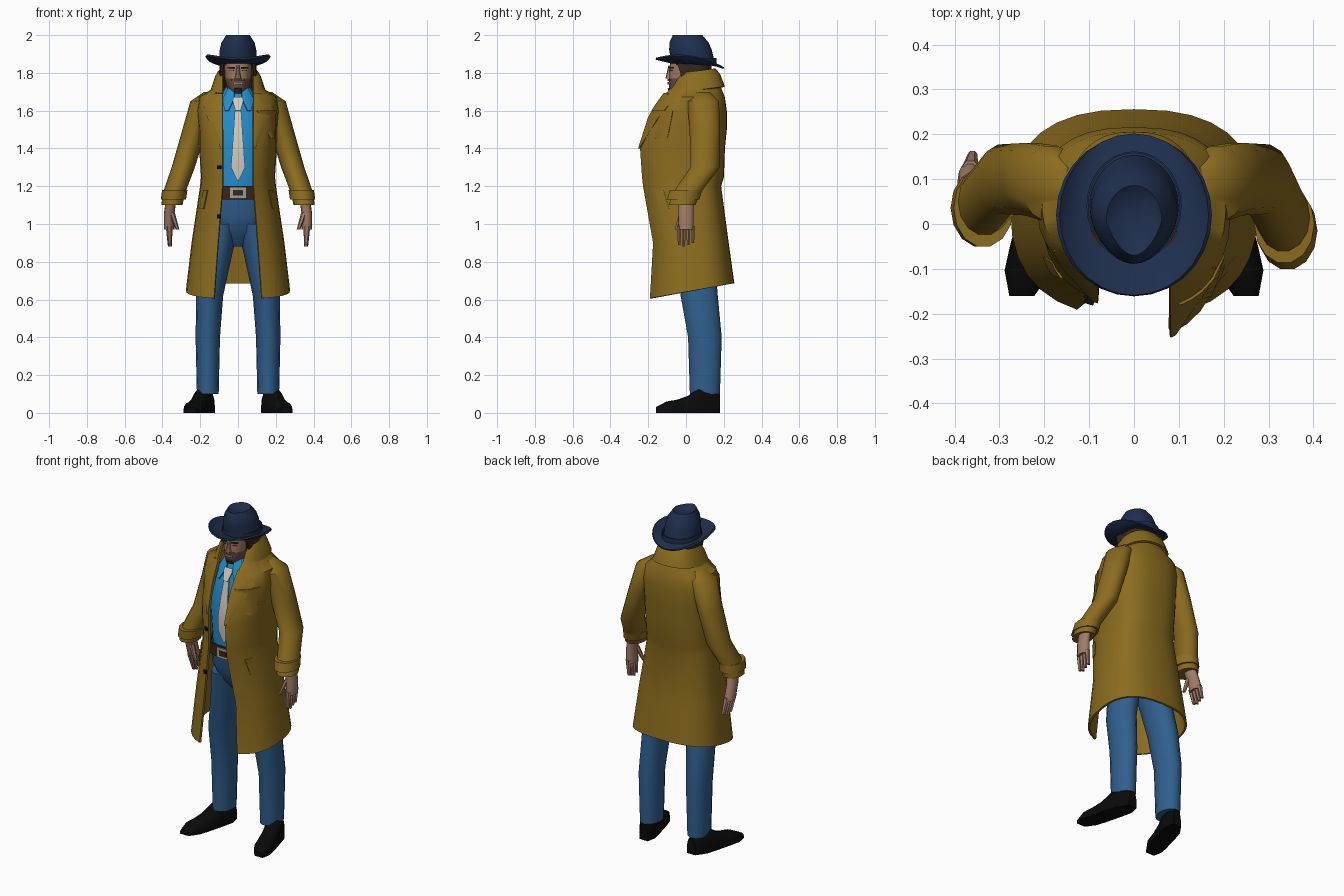
import bpy
import bmesh
from math import acos, cos, sin, pi, sqrt, copysign, radians

cube = bpy.data.objects.get("Cube")
if cube:
    bpy.data.objects.remove(cube)

SQUARENESS = 0.8      # exponent that makes body sections a little boxy
SIDE_LINE = 0.04      # depth at which a body section is widest
SIDES = ((1, "left"), (-1, "right"))


def material(name, red, green, blue):
    mat = bpy.data.materials.new(name)
    mat.use_nodes = True
    mat.diffuse_color = (red, green, blue, 1)
    shader = mat.node_tree.nodes["Principled BSDF"]
    shader.inputs["Base Color"].default_value = (red, green, blue, 1)
    shader.inputs["Roughness"].default_value = 0.8
    return mat


mustard = material("mustard coat", 0.26, 0.15, 0.014)
denim = material("blue denim", 0.03, 0.115, 0.27)
bright_blue = material("bright blue shirt", 0.015, 0.27, 0.62)
felt = material("navy felt", 0.014, 0.028, 0.075)
skin = material("skin", 0.36, 0.2, 0.135)
stubble = material("stubble", 0.16, 0.085, 0.06)
brown = material("brown hair", 0.04, 0.02, 0.01)
black = material("black leather", 0.003, 0.003, 0.003)
pale = material("pale tie", 0.65, 0.6, 0.55)
metal = material("grey metal", 0.35, 0.35, 0.32)


def loft(name, rings, mat, closed=True, caps=True, thickness=0):
    """Skin a list of point rings into one smooth mesh."""
    bm = bmesh.new()
    grid = [[bm.verts.new(point) for point in ring] for ring in rings]
    count = len(grid[0])
    for low, high in zip(grid, grid[1:]):
        for i in range(count if closed else count - 1):
            following = (i + 1) % count
            bm.faces.new((low[i], low[following], high[following], high[i]))
    if caps:
        bm.faces.new(reversed(grid[0]))
        bm.faces.new(grid[-1])
    bmesh.ops.remove_doubles(bm, verts=bm.verts, dist=0.0002)
    bmesh.ops.recalc_face_normals(bm, faces=bm.faces)
    mesh = bpy.data.meshes.new(name)
    bm.to_mesh(mesh)
    bm.free()
    mesh.materials.append(mat)
    mesh.shade_smooth()
    obj = bpy.data.objects.new(name, mesh)
    bpy.context.collection.objects.link(obj)
    if thickness:
        solid = obj.modifiers.new("thickness", "SOLIDIFY")
        solid.thickness = thickness
        solid.offset = 0
    split = obj.modifiers.new("sharp edges", "EDGE_SPLIT")
    split.split_angle = radians(42)
    return obj


def rounded(value):
    return copysign(abs(value) ** SQUARENESS, value)


def none(z):
    return 0


def section(row, edge, bulge, tilt, count=28):
    """Body section from the right front edge round the back to the left one."""
    z, width, back, front = row
    gap = acos((edge(z) / width) ** (1 / SQUARENESS))
    start, end = gap - pi, -2 * pi - gap
    ring = []
    for i in range(count + 1):
        angle = start + (end - start) * i / count
        depth = back - SIDE_LINE
        if sin(angle) < 0:
            depth = SIDE_LINE - front + (bulge(z) if cos(angle) > 0 else 0)
        y = SIDE_LINE + depth * rounded(sin(angle))
        ring.append((width * rounded(cos(angle)), y, z + tilt(z) * y))
    return ring


def garment(name, rows, mat, edge=none, bulge=none, tilt=none, caps=False, thickness=0.012):
    """Body shell from rows of height, half width, back and front."""
    rings = [section(row, edge, bulge, tilt) for row in rows]
    return loft(name, rings, mat, closed=False, caps=caps, thickness=thickness)


def front_of(rows, bulge=none):
    """Function giving the depth of a garment's front at x, z."""
    def depth_at(x, z):
        inside = min(max(z, rows[0][0]), rows[-1][0])
        for low, high in zip(rows, rows[1:]):
            if low[0] <= inside <= high[0]:
                blend = (inside - low[0]) / (high[0] - low[0])
                break
        height, width, back, front = [a + (b - a) * blend for a, b in zip(low, high)]
        if x > 0:
            front -= bulge(inside)
        across = min(1, abs(x) / width) ** (1 / SQUARENESS)
        return SIDE_LINE - (SIDE_LINE - front) * sqrt(1 - across ** 2) ** SQUARENESS
    return depth_at


def strip(name, rows, surface, mat, side=1, lift=0.012, count=4):
    """Thin panel of rows (z, inner x, outer x) laid on a garment's front."""
    rings = []
    for z, inner, outer in rows:
        xs = [side * (inner + (outer - inner) * i / count) for i in range(count + 1)]
        rings.append([(x, surface(x, z) - lift, z) for x in xs])
    return loft(name, rings, mat, closed=False, caps=False, thickness=0.008)


def patch(name, x, z, width, height, surface, mat, side=1, lift=0.012):
    inner, outer = x - width / 2, x + width / 2
    rows = [(z + height / 2, inner, outer), (z - height / 2, inner, outer)]
    return strip(name, rows, surface, mat, side, lift)


def tube(name, path, mat, rx, ry, taper=1, start=1, side=1, swing=0, count=14):
    """Limb of level ellipses along a path; swing moves the forearm back."""
    rings = []
    for i, (x, y, z) in enumerate(path):
        scale = 1 + (taper - 1) * i / (len(path) - 1) if i else start
        y += swing * max(0, 1.3 - z)
        turn = [2 * pi * k / count for k in range(count)]
        rings.append([(side * (x + rx * scale * cos(a)), y + ry * scale * sin(a), z)
                      for a in turn])
    return loft(name, rings, mat)


# Long open coat, fuller on the left chest and dipping at the front hem
def coat_edge(z):
    return 0.08 + 0.08 * max(0, 1.2 - z)


def coat_bulge(z):
    return 0.08 * max(0, 1 - ((z - 1.4) / 0.45) ** 2)


def hem_tilt(z):
    return 0.7 * max(0, 0.9 - z)


coat = [(0.64, 0.27, 0.25, -0.2), (0.9, 0.24, 0.22, -0.18), (1.2, 0.195, 0.18, -0.17),
        (1.25, 0.19, 0.195, -0.17), (1.4, 0.2, 0.2, -0.17), (1.5, 0.2, 0.21, -0.15),
        (1.6, 0.21, 0.21, -0.11), (1.67, 0.2, 0.2, -0.08), (1.72, 0.12, 0.18, -0.05),
        (1.78, 0.1, 0.15, -0.03)]
garment("coat", coat, mustard, coat_edge, coat_bulge, hem_tilt)
collar = [(1.8, 0.1, 0.15, -0.03), (1.77, 0.117, 0.175, -0.06), (1.7, 0.14, 0.2, -0.09)]
garment("coat_collar", collar, mustard, coat_edge, tilt=lambda z: 0.13)

coat_front = front_of(coat, coat_bulge)
lapel = [(z, 0.08, outer) for z, outer in ((1.69, 0.12), (1.62, 0.18), (1.56, 0.16), (1.4, 0.09))]
for side, label in SIDES:
    strip(label + "_lapel", lapel, coat_front, mustard, side)
    strip(label + "_pocket", [(1.18, 0.16, 0.18), (1.08, 0.18, 0.2)], coat_front, mustard, side)
strip("storm_flap", [(1.6, 0.1, 0.2), (1.45, 0.17, 0.19)], coat_front, mustard, lift=0.018)
for z in (1.3, 1.04):
    patch("coat_button", 0.1, z, 0.02, 0.02, coat_front, black, side=-1)

# Shirt with collar and tie
shirt = [(1.15, 0.15, 0.15, -0.11), (1.4, 0.16, 0.16, -0.13),
         (1.6, 0.15, 0.17, -0.1), (1.73, 0.06, 0.1, -0.04)]
garment("shirt", shirt, bright_blue, thickness=0)
shirt_front = front_of(shirt)
for side, label in SIDES:
    strip(label + "_shirt_collar", [(1.72, 0.02, 0.05), (1.66, 0.02, 0.08), (1.6, 0.05, 0.07)],
          shirt_front, bright_blue, side)
tie = [(z, -half, half) for z, half in
       ((1.62, 0.015), (1.5, 0.023), (1.4, 0.03), (1.3, 0.037), (1.23, 0.004))]
knot = [(z, -half, half) for z, half in ((1.67, 0.026), (1.65, 0.028), (1.6, 0.014))]
strip("tie", tie, shirt_front, pale, lift=0.016)
strip("tie_knot", knot, shirt_front, pale, lift=0.02)

# Trouser top, belt and buckle
hips = [(0.88, 0.04, 0.1, 0), (0.96, 0.12, 0.14, -0.07), (1.05, 0.16, 0.15, -0.1),
        (1.18, 0.16, 0.15, -0.11)]
garment("trouser_hips", hips, denim, caps=True, thickness=0)
belt = [(z, 0.165, 0.16, -0.13) for z in (1.13, 1.2)]
garment("belt", belt, brown)
belt_front = front_of(belt)
patch("buckle", 0, 1.165, 0.09, 0.06, belt_front, metal)
patch("buckle_gap", 0, 1.165, 0.05, 0.03, belt_front, brown, lift=0.016)

# Limbs, each path built on both sides; the right forearm hangs further back
leg = [(0.08, 0.03, 1), (0.1, 0.04, 0.88), (0.15, 0.07, 0.62), (0.16, 0.1, 0.4), (0.16, 0.1, 0.1)]
sleeve = [(0.15, 0.09, 1.7), (0.185, 0.09, 1.65), (0.23, 0.1, 1.5), (0.29, 0.1, 1.3),
          (0.34, 0, 1.16), (0.35, -0.02, 1.1)]
palm = [(0.355, 0, 1.12), (0.365, 0, 1.05), (0.365, 0, 0.97)]
shoe_heights = (0.1, 0.13, 0.13, 0.09, 0.07, 0.06, 0.03)
for side, label in SIDES:
    arm = {"side": side, "swing": 0 if side > 0 else 0.3}
    tube(label + "_trouser_leg", leg, denim, 0.085, 0.12, taper=0.68, side=side)
    tube(label + "_sleeve", sleeve, mustard, 0.07, 0.09, taper=0.8, start=0.4, **arm)
    tube(label + "_cuff_strap", [(0.335, 0, 1.18), (0.342, -0.015, 1.13)], mustard,
         0.067, 0.088, **arm)
    tube(label + "_palm", palm, skin, 0.028, 0.042, **arm)
    for i in range(4):
        y = -0.036 + 0.024 * i
        tip = 0.88 + 0.01 * abs(i - 1)
        tube(label + "_finger", [(0.365, y, 0.99), (0.36, y, tip)], skin, 0.018, 0.013,
             taper=0.6, count=6, **arm)
    tube(label + "_thumb", [(0.35, -0.02, 1.06), (0.32, -0.05, 0.97)], skin, 0.016, 0.018,
         taper=0.6, count=6, **arm)
    # Shoe arches from heel to turned-out toe
    rings = []
    for i, height in enumerate(shoe_heights):
        along = i / (len(shoe_heights) - 1)
        x, y = side * (0.16 + 0.09 * along), 0.18 - 0.34 * along
        half = 0.056 * (1 - 0.5 * abs(2 * along - 1) ** 6)
        arch = [pi * k / 8 for k in range(9)]
        upper = [(x + half * rounded(cos(a)), y, 0.015 + (height - 0.015) * rounded(sin(a)))
                 for a in arch]
        rings.append([(x + half, y, 0)] + upper + [(x - half, y, 0)])
    loft(label + "_shoe", rings, black)

# Head, with a stubbled jaw and features laid on the face
head = [(1.69, 0.03, 0.05, -0.08), (1.72, 0.06, 0.07, -0.09), (1.77, 0.07, 0.11, -0.09),
        (1.85, 0.08, 0.12, -0.085)]
skull = garment("head", head, skin, caps=True, thickness=0)
skull.data.materials.append(stubble)
for face in skull.data.polygons:
    if face.center.z < 1.76 and face.center.y < SIDE_LINE:
        face.material_index = 1
tube("neck", [(0, 0.03, 1.66), (0, 0.03, 1.76)], skin, 0.055, 0.06)
tube("nose", [(0, -0.09, 1.77), (0, -0.09, 1.79), (0, -0.085, 1.84)], skin, 0.018, 0.02,
     taper=0.4, count=8)
face_front = front_of(head)
patch("moustache", 0, 1.762, 0.07, 0.012, face_front, stubble, lift=0.004)
patch("lips", 0, 1.745, 0.05, 0.012, face_front, skin, lift=0.004)
patch("chin_beard", 0, 1.708, 0.04, 0.02, face_front, brown, lift=0.004)
for side, label in SIDES:
    patch(label + "_eyebrow", 0.034, 1.828, 0.036, 0.007, face_front, brown, side, lift=0.004)
    patch(label + "_eye", 0.034, 1.812, 0.022, 0.006, face_front, stubble, side, lift=0.002)
    tube(label + "_hair_lock", [(0.08, -0.02, 1.86), (0.09, -0.01, 1.8), (0.08, 0, 1.71)],
         brown, 0.016, 0.035, taper=0.3, side=side, count=6)
hair = [(1.72, 0.08, 0.11, -0.06), (1.78, 0.09, 0.13, -0.06), (1.85, 0.09, 0.13, -0.06)]
garment("hair", hair, brown, edge=lambda z: 0.075)

# Hat: crown pinched towards the front, brim rolled up at the sides
turn = [2 * pi * i / 28 for i in range(28)]
crown = []
for z, radius in ((1.84, 0.1), (1.92, 0.097), (1.96, 0.088), (2, 0.062), (1.98, 0.03)):
    rise = z - 1.84
    crown.append([(radius * cos(a) * (1 + 1.8 * rise * min(0, sin(a))),
                   0.04 - 0.2 * rise + (radius + 0.016) * sin(a), z) for a in turn])
loft("hat_crown", crown, felt)
brim = []
for reach in (0, 0.4, 0.8, 1):
    radius = 0.09 + 0.08 * reach
    brim.append([(radius * cos(a), 0.04 - 0.02 * reach + (radius + 0.01) * sin(a),
                  1.85 + 0.04 * reach ** 3 * cos(a) ** 2 - 0.025 * reach * sin(a)) for a in turn])
loft("hat_brim", brim, felt, caps=False, thickness=0.01)
band = [[(0.104 * cos(a), 0.04 + 0.12 * sin(a), z) for a in turn] for z in (1.85, 1.88)]
loft("hat_band", band, felt, caps=False, thickness=0.004)
